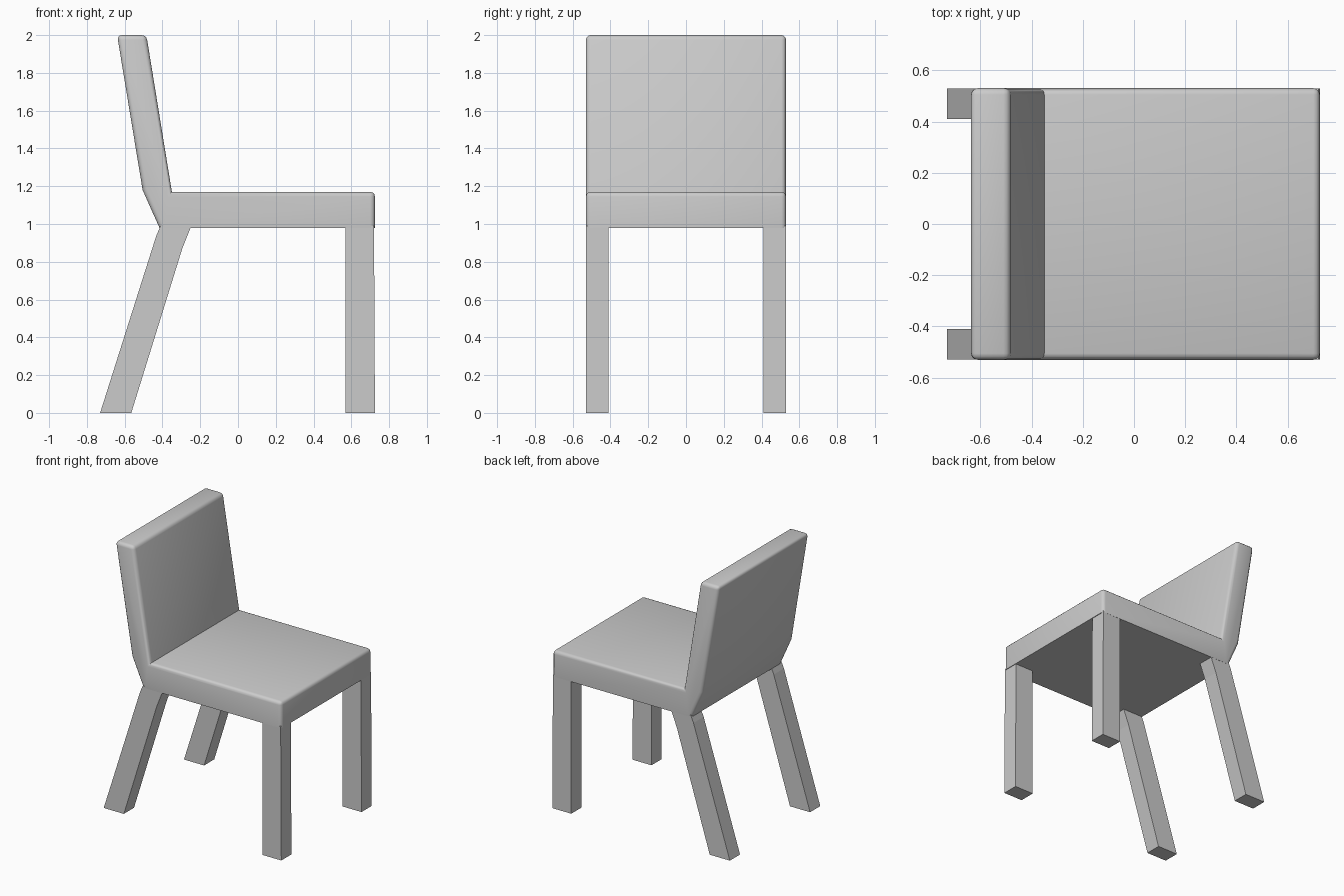
import bpy
import bmesh
from mathutils import Vector

old = bpy.data.objects.get("Cube")
if old:
    bpy.data.objects.remove(old, do_unlink=True)

GREY = (0.6, 0.6, 0.6, 1.0)
mat = bpy.data.materials.new("plain grey")
mat.use_nodes = True
mat.diffuse_color = GREY
mat.node_tree.nodes["Principled BSDF"].inputs["Base Color"].default_value = GREY


def extrude_profile(name, points, y0, y1, soften=None):
    """Extrude a side outline across y; soften(edge) picks the edges to round."""
    bm = bmesh.new()
    face = bm.faces.new([bm.verts.new((x, y0, z)) for x, z in points])
    ext = bmesh.ops.extrude_face_region(bm, geom=[face])["geom"]
    moved = [v for v in ext if isinstance(v, bmesh.types.BMVert)]
    bmesh.ops.translate(bm, verts=moved, vec=Vector((0, y1 - y0, 0)))
    bmesh.ops.recalc_face_normals(bm, faces=bm.faces)
    if soften:
        bmesh.ops.bevel(bm, geom=[e for e in bm.edges if soften(e)],
                        offset=0.025, segments=3, profile=0.5, affect="EDGES")
    mesh = bpy.data.meshes.new(name)
    bm.to_mesh(mesh)
    bm.free()
    mesh.materials.append(mat)
    obj = bpy.data.objects.new(name, mesh)
    bpy.context.collection.objects.link(obj)
    return obj


SEAT_BOTTOM = 0.978
HALF_WIDTH = 0.53
LEG_INNER = 0.41


def upholstery_edge(edge):
    # Round outer edges, keep the flat underside crisp and the inner crease sharp
    on_bottom = all(v.co.z < SEAT_BOTTOM + 0.01 for v in edge.verts)
    return edge.is_convex and not on_bottom and edge.calc_face_angle() > 0.6


# Seat and backrest as one upholstered body
body_outline = [(-0.415, SEAT_BOTTOM), (0.725, SEAT_BOTTOM), (0.725, 1.17),
                (-0.35, 1.17), (-0.485, 2.0), (-0.64, 2.0), (-0.505, 1.18)]
body = extrude_profile("seat_and_back", body_outline, -HALF_WIDTH, HALF_WIDTH,
                       upholstery_edge)
bpy.context.view_layer.objects.active = body
body.select_set(True)
bpy.ops.object.shade_smooth_by_angle(angle=0.6)
body.select_set(False)

# Straight front legs and splayed, slightly bent rear legs
front_leg = [(0.57, 0), (0.725, 0), (0.72, 0.99), (0.57, 0.99)]
rear_leg = [(-0.73, 0), (-0.565, 0), (-0.295, 0.87), (-0.247, 0.99),
            (-0.41, 0.99), (-0.432, 0.94)]
for side, sign in (("left", 1), ("right", -1)):
    for name, outline in (("front_leg", front_leg), ("rear_leg", rear_leg)):
        extrude_profile(f"{name}_{side}", outline, sign * LEG_INNER, sign * (HALF_WIDTH - 0.001))
